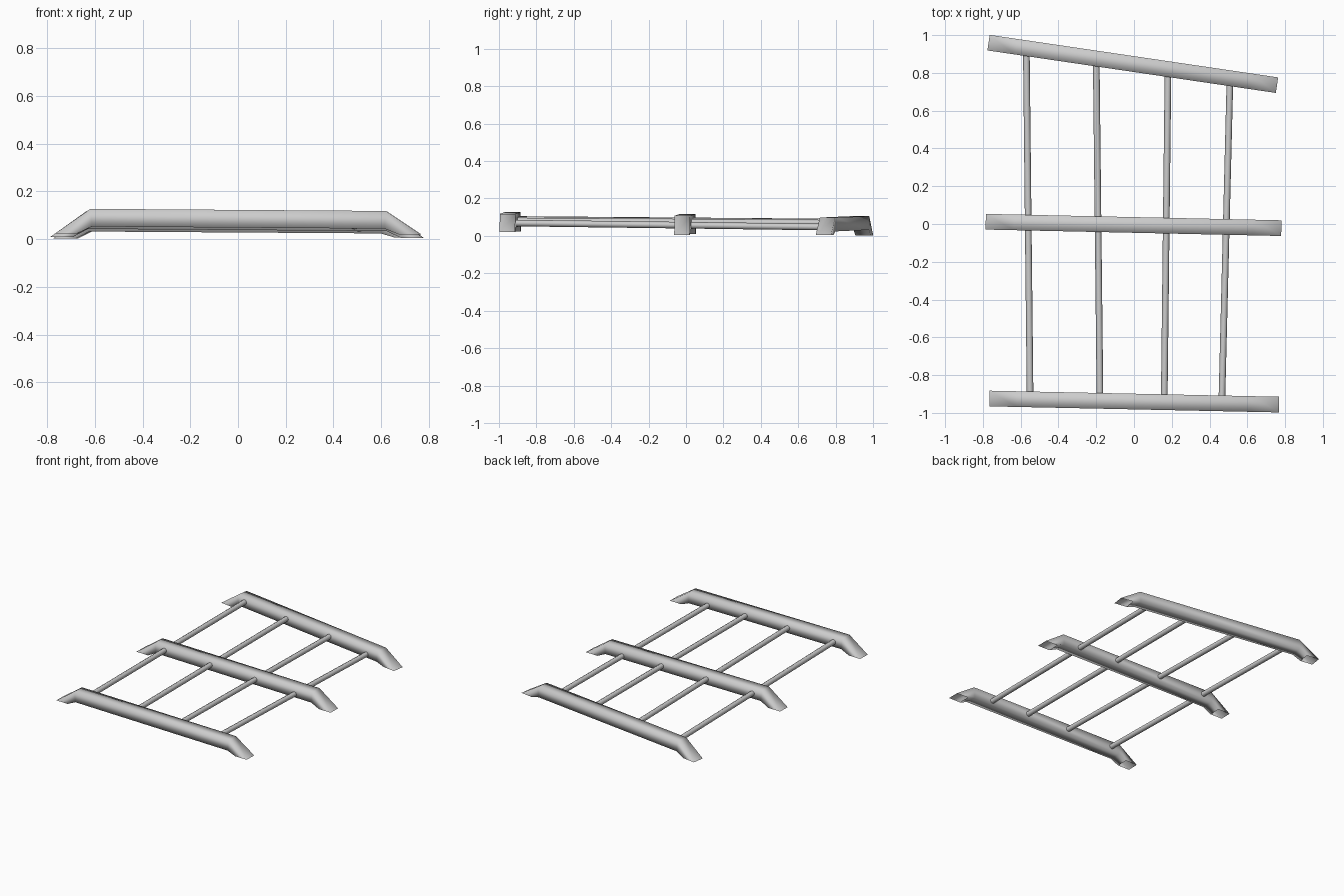
import bpy, bmesh, math
from mathutils import Vector

if "Cube" in bpy.data.objects:
    bpy.data.objects.remove(bpy.data.objects["Cube"])


def finish(name, bm):
    bmesh.ops.recalc_face_normals(bm, faces=bm.faces)
    for f in bm.faces:
        f.smooth = True
    me = bpy.data.meshes.new(name)
    bm.to_mesh(me)
    bm.free()
    ob = bpy.data.objects.new(name, me)
    bpy.context.collection.objects.link(ob)


def crossbar(name, left, right, top, foot, width=0.083, height=0.074):
    """Square tube with cranked ends, open where the feet meet the roof.
    left/right: xy of the tips; top/foot: z at the left and right."""
    a, b = Vector((*left, 0)), Vector((*right, 0))
    side = Vector((a.y - b.y, b.x - a.x, 0)).normalized() * width / 2
    # stations: (position of top edge, position of lower edge, is foot)
    stations = [(0, 0.06, True), (0.096, 0.1, False),
                (0.904, 0.9, False), (1, 0.94, True)]
    bm = bmesh.new()
    rings = []
    for s_top, s_low, is_foot in stations:
        k = 0 if s_top < 0.5 else 1
        z_top = foot[k] if is_foot else top[k]
        z_low = foot[k] if is_foot else top[k] - height
        pt, pl = a.lerp(b, s_top), a.lerp(b, s_low)
        pt.z, pl.z = z_top, z_low
        rings.append([bm.verts.new(p) for p in
                      (pt + side, pt - side, pl - side, pl + side)])
    for r, q in zip(rings, rings[1:]):
        for i in range(4):
            j = (i + 1) % 4
            bm.faces.new((r[i], r[j], q[j], q[i]))
    finish(name, bm)


def rod(name, p, q, radius=0.0175, sides=8):
    """Round rail between two points."""
    p, q = Vector(p), Vector(q)
    bm = bmesh.new()
    bmesh.ops.create_cone(bm, cap_ends=False, segments=sides, radius1=radius,
                          radius2=radius, depth=(q - p).length)
    rot = (q - p).to_track_quat('Z', 'Y').to_matrix()
    for v in bm.verts:
        v.co = rot @ v.co + (p + q) / 2
    finish(name, bm)


# Cranked crossbars
crossbar("front_crossbar", (-0.765, -0.924), (0.768, -0.956),
         (0.127, 0.118), (0.024, 0.02))
crossbar("middle_crossbar", (-0.785, 0.012), (0.78, -0.022),
         (0.117, 0.108), (0.01, 0.004))
crossbar("rear_crossbar", (-0.77, 0.96), (0.757, 0.735),
         (0.106, 0.098), (0.002, 0.006))

# Lengthwise rails
rod("rail_left", (-0.55, -0.92, 0.088), (-0.57, 0.92, 0.073))
rod("rail_mid_left", (-0.18, -0.93, 0.086), (-0.20, 0.87, 0.073))
rod("rail_mid_right", (0.16, -0.935, 0.08), (0.18, 0.81, 0.068))
rod("rail_right", (0.465, -0.94, 0.069), (0.508, 0.765, 0.047))
